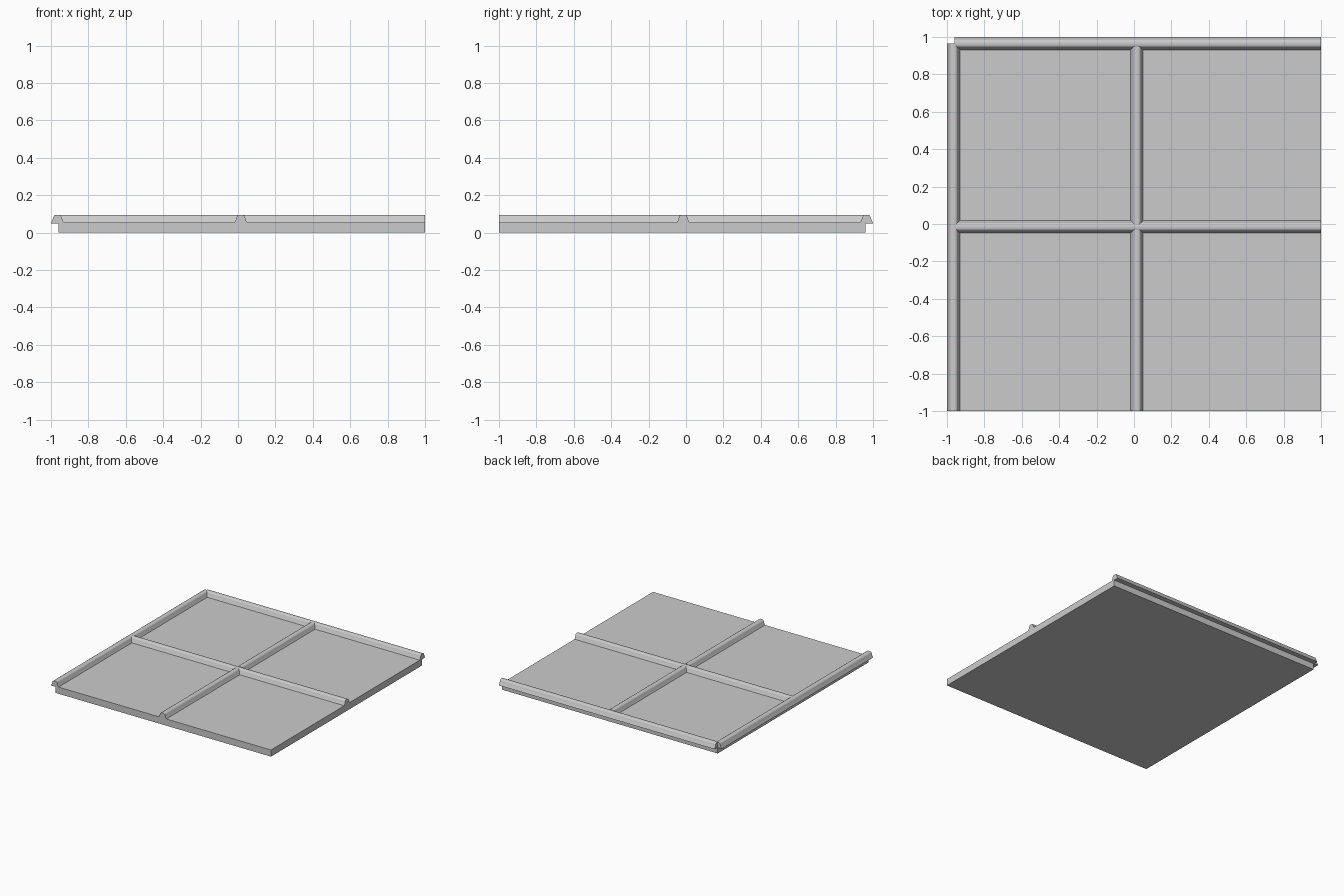
import bpy
import bmesh
from mathutils import Vector

old = bpy.data.objects.get("Cube")
if old:
    bpy.data.objects.remove(old, do_unlink=True)

gray = bpy.data.materials.new("plain gray")
gray.use_nodes = True
COLOR = (0.6, 0.6, 0.6, 1)
gray.diffuse_color = COLOR
gray.node_tree.nodes["Principled BSDF"].inputs["Base Color"].default_value = COLOR

SLAB_TOP = 0.055
# Half of the rib cross-section: offset from the centre line, height
HALF = [(0.035, 0.05), (0.033, 0.057), (0.028, 0.064), (0.022, 0.083),
        (0.018, 0.091), (0.011, 0.095)]
PROFILE = HALF + [(-u, z) for u, z in reversed(HALF)]


def finish(name, bm):
    bmesh.ops.recalc_face_normals(bm, faces=bm.faces)
    mesh = bpy.data.meshes.new(name)
    bm.to_mesh(mesh)
    bm.free()
    mesh.materials.append(gray)
    obj = bpy.data.objects.new(name, mesh)
    bpy.context.collection.objects.link(obj)
    return obj


def rib(name, axis, centre, start, end):
    """Extrude the rib profile along x or y."""
    bm = bmesh.new()
    verts = []
    for u, z in PROFILE:
        co = (start, centre + u, z) if axis == "x" else (centre + u, start, z)
        verts.append(bm.verts.new(co))
    face = bm.faces.new(verts)
    result = bmesh.ops.extrude_face_region(bm, geom=[face], use_keep_orig=True)
    moved = [g for g in result["geom"] if isinstance(g, bmesh.types.BMVert)]
    length = end - start
    step = Vector((length, 0, 0)) if axis == "x" else Vector((0, length, 0))
    bmesh.ops.translate(bm, verts=moved, vec=step)
    obj = finish(name, bm)
    bpy.ops.object.select_all(action="DESELECT")
    obj.select_set(True)
    bpy.context.view_layer.objects.active = obj
    bpy.ops.object.shade_smooth_by_angle(angle=0.6)


# Flat panel
bm = bmesh.new()
bmesh.ops.create_cube(bm, size=1)
for v in bm.verts:
    v.co.x = 1 if v.co.x > 0 else -0.96
    v.co.y = 0.96 if v.co.y > 0 else -1
    v.co.z = SLAB_TOP if v.co.z > 0 else 0
finish("panel", bm)

# Overhanging ribs on the right and back edges
rib("right_edge_rib", "y", -0.965, -1, 0.965)
rib("back_edge_rib", "x", 0.965, -0.96, 1)

# Crossing ribs: one unbroken, the other in two lengths
rib("cross_rib", "x", -0.015, -0.96, 1)
rib("front_middle_rib", "y", 0.015, -1, -0.03)
rib("back_middle_rib", "y", 0.015, 0, 0.95)
